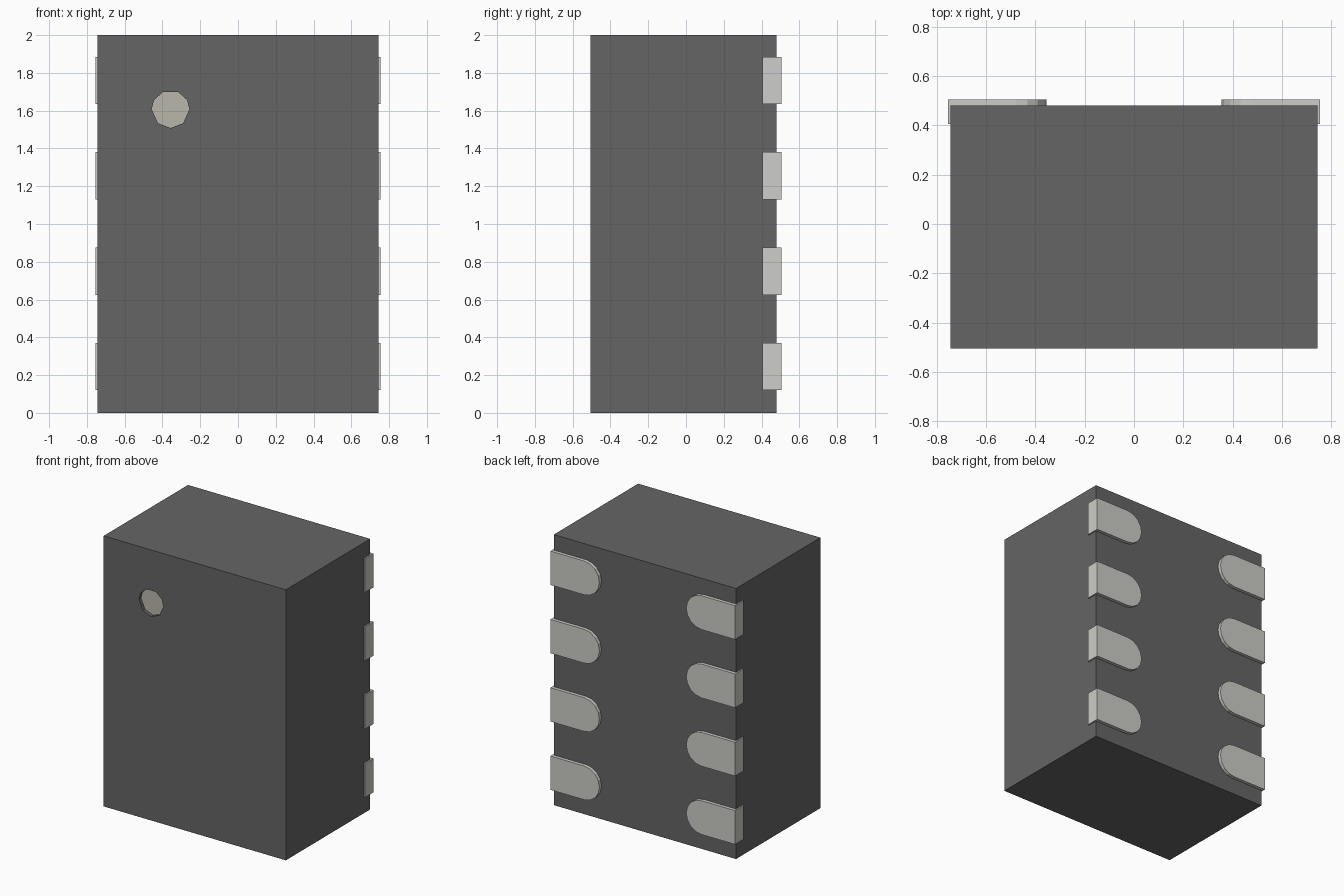
import bpy, bmesh, math

if "Cube" in bpy.data.objects:
    bpy.data.objects.remove(bpy.data.objects["Cube"])


def material(name, color):
    m = bpy.data.materials.new(name)
    m.diffuse_color = (*color, 1)
    m.use_nodes = True
    m.node_tree.nodes["Principled BSDF"].inputs["Base Color"].default_value = m.diffuse_color
    return m


def prism(name, profile, y0, y1, mat=None):
    """Extrude a closed (x, z) profile from y0 to y1."""
    bm = bmesh.new()
    face = bm.faces.new([bm.verts.new((x, y0, z)) for x, z in profile])
    res = bmesh.ops.extrude_face_region(bm, geom=[face])
    verts = [v for v in res["geom"] if isinstance(v, bmesh.types.BMVert)]
    bmesh.ops.translate(bm, verts=verts, vec=(0, y1 - y0, 0))
    bmesh.ops.recalc_face_normals(bm, faces=bm.faces[:])
    mesh = bpy.data.meshes.new(name)
    bm.to_mesh(mesh)
    bm.free()
    ob = bpy.data.objects.new(name, mesh)
    bpy.context.collection.objects.link(ob)
    if mat:
        mesh.materials.append(mat)
    return ob


dark = material("dark_plastic", (0.13, 0.13, 0.13))
metal = material("pad_metal", (0.61, 0.61, 0.58))
paint = material("marker_paint", (0.49, 0.47, 0.41))

# Package body
W = 0.745
body = prism("body", [(-W, 0), (W, 0), (W, 2), (-W, 2)], -0.505, 0.48, dark)

# Recessed orientation marker on the front
angles = (0, 29, 67, 113, 151, 180, 228, 270, 312)
ring = [(-0.357 + 0.1 * math.cos(math.radians(a)),
         1.608 + 0.1 * math.sin(math.radians(a))) for a in angles]
cutter = prism("marker_cutter", ring, -0.6, -0.475, dark)
cutter.hide_render = True
cutter.hide_viewport = True
cutter.display_type = 'WIRE'
cut = body.modifiers.new("marker_recess", 'BOOLEAN')
cut.operation = 'DIFFERENCE'
cut.solver = 'EXACT'
cut.object = cutter
prism("marker_dot", ring, -0.48, -0.46, paint)

# Contact pads: square at the outer edge, rounded towards the middle
R, SEGS = 0.125, 8
for side, label in ((-1, "left"), (1, "right")):
    for i in range(4):
        z = 0.245 + i * 0.505
        outline = [(side * 0.755, z - R), (side * 0.755, z + R)]
        for k in range(SEGS + 1):
            a = math.pi / 2 + math.pi * k / SEGS
            outline.append((side * (0.355 + R + R * math.cos(a)),
                            z + R * math.sin(a)))
        prism(f"pad_{label}_{i + 1}", outline, 0.405, 0.505, metal)
